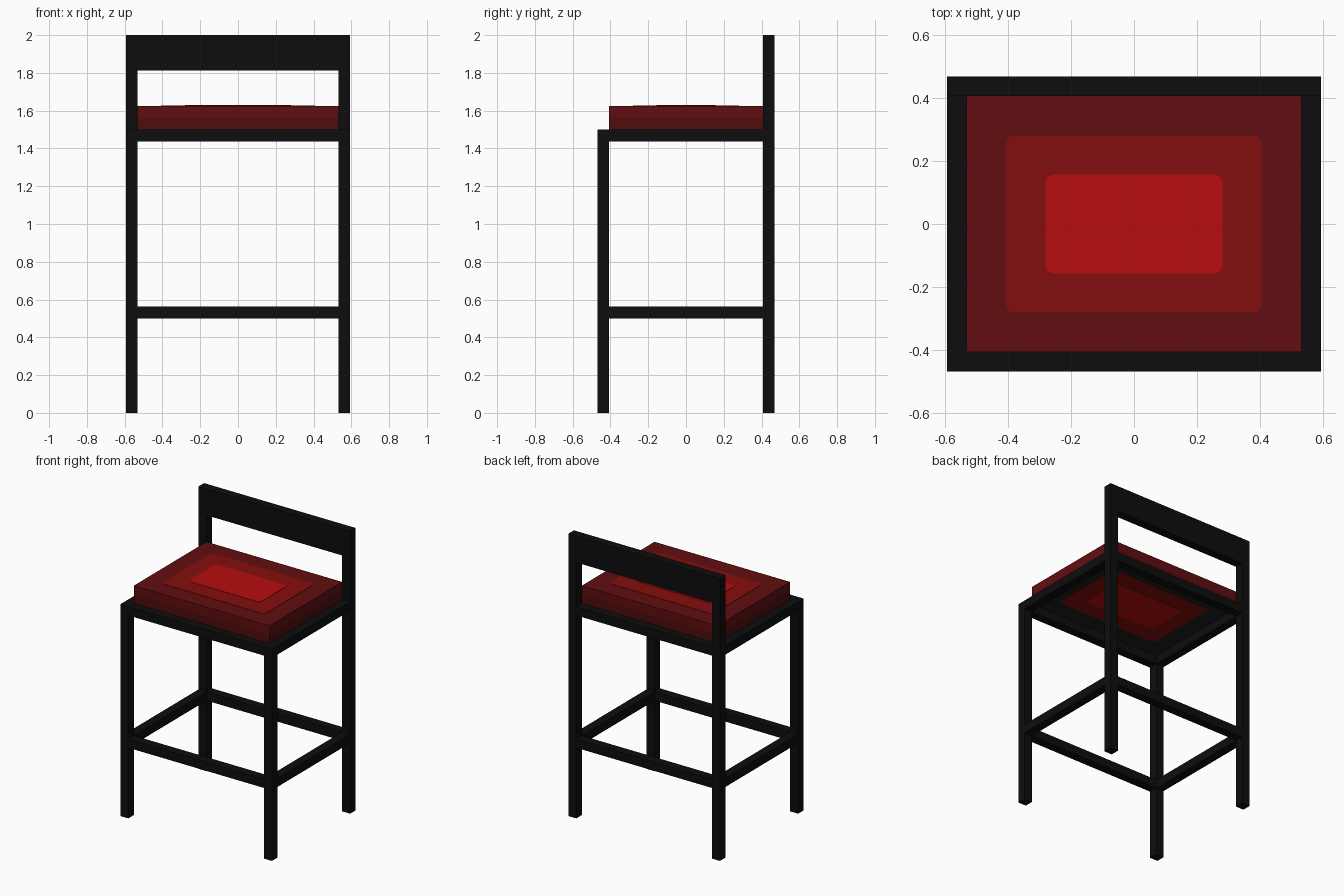
import bpy
import bmesh

cube = bpy.data.objects.get("Cube")
if cube:
    bpy.data.objects.remove(cube, do_unlink=True)


def material(name, r, g, b):
    mat = bpy.data.materials.new(name)
    mat.use_nodes = True
    mat.diffuse_color = (r, g, b, 1)
    mat.node_tree.nodes["Principled BSDF"].inputs["Base Color"].default_value = (r, g, b, 1)
    return mat


black = material("black_frame", 0.004, 0.004, 0.004)
charcoal = material("charcoal_underside", 0.012, 0.012, 0.012)
dark_red = material("dark_red", 0.075, 0.004, 0.004)
shadow_red = material("deep_red", 0.121, 0.004, 0.005)
mid_red = material("medium_red", 0.235, 0.004, 0.004)
bright_red = material("bright_red", 0.48, 0.004, 0.004)


def box(name, x, y, z, mat, corner=0.0):
    """Box from (min, max) ranges, optionally with rounded upright edges."""
    bm = bmesh.new()
    bmesh.ops.create_cube(bm, size=1)
    for v in bm.verts:
        for i, (low, high) in enumerate((x, y, z)):
            v.co[i] = high if v.co[i] > 0 else low
    if corner:
        upright = [e for e in bm.edges
                   if abs(e.verts[0].co.z - e.verts[1].co.z) > 1e-5]
        bmesh.ops.bevel(bm, geom=upright, offset=corner, segments=3,
                        profile=0.5, affect='EDGES')
    mesh = bpy.data.meshes.new(name)
    bm.to_mesh(mesh)
    bm.free()
    mesh.materials.append(mat)
    obj = bpy.data.objects.new(name, mesh)
    bpy.context.collection.objects.link(obj)
    return obj


T = 0.0625                  # bar thickness
W, D = 0.594, 0.469         # outer half width and half depth
IW, ID = W - T, D - T       # inner half width and half depth
SEAT = 1.5                  # top of the seat frame
MIDDLE = SEAT + T           # seam of the cushion
TOP = SEAT + 2 * T


def span(sign, inner, outer):
    return tuple(sorted((sign * inner, sign * outer)))


# Legs; the back pair rises to carry the backrest
for side, sx in (("right", -1), ("left", 1)):
    for end, sy, height in (("front", -1, SEAT), ("back", 1, 2.0)):
        box(f"{end}_{side}_leg", span(sx, IW, W), span(sy, ID, D), (0, height), black)

# Seat frame and foot rails between the legs
for level, low in (("seat_rail", SEAT - T), ("foot_rail", 0.5)):
    z = (low, low + T)
    for side, s in (("right", -1), ("left", 1)):
        box(f"{side}_{level}", span(s, IW, W), (-ID, ID), z, black)
    for end, s in (("front", -1), ("back", 1)):
        box(f"{end}_{level}", (-IW, IW), span(s, ID, D), z, black)

# Backrest board
box("backrest", (-IW, IW), (ID, D), (1.8125, 2.0), black)

# Cushion in two layers, with a charcoal base
lower = box("cushion_lower", (-IW, IW), (-ID, ID), (SEAT, MIDDLE), dark_red)
lower.data.materials.append(charcoal)
for face in lower.data.polygons:
    if face.normal.z < -0.5:
        face.material_index = 1
box("cushion_upper", (-IW, IW), (-ID, ID), (MIDDLE, TOP), shadow_red)

# Nested rounded panels on the top and underside of the cushion
for name, inset, lift, mat in (("middle_panel", 0.125, 0.002, mid_red),
                               ("centre_panel", 0.25, 0.004, bright_red)):
    x = (-IW + inset, IW - inset)
    y = (-ID + inset, ID - inset)
    box(f"top_{name}", x, y, (TOP - 0.002, TOP + lift), mat, 0.025)
    box(f"underside_{name}", x, y, (SEAT - lift, SEAT + 0.002), mat, 0.025)
